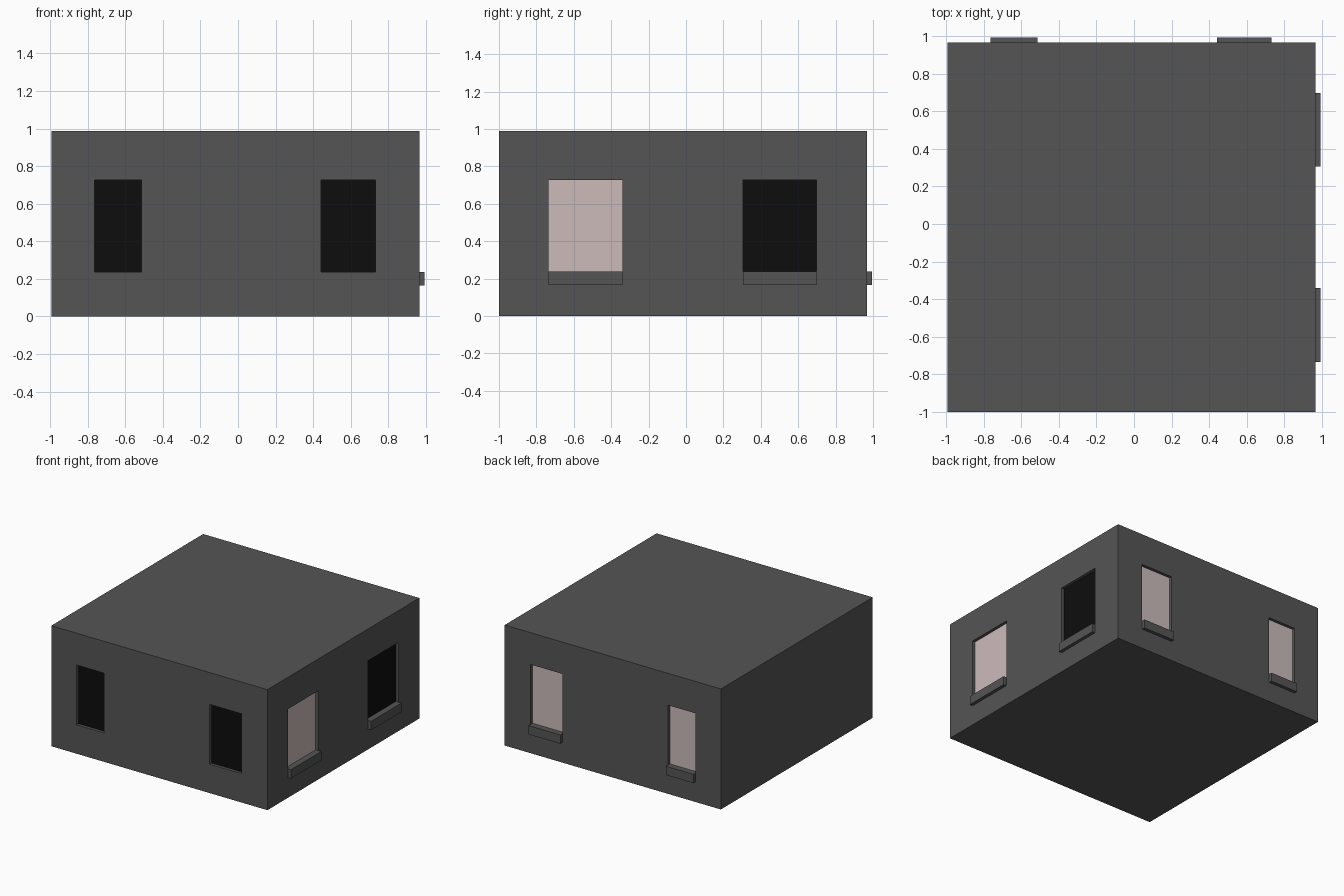
import bpy

if "Cube" in bpy.data.objects:
    bpy.data.objects.remove(bpy.data.objects["Cube"])

X0, X1, Y0, Y1, H = -0.993, 0.967, -1.0, 0.967, 0.988   # wall block
Z0, Z1, SILL_Z = 0.237, 0.727, 0.165                    # window heights
DEPTH, PANE, SILL = 0.03, 0.006, 0.027                  # recess, pane, sill


def material(name, rgb):
    m = bpy.data.materials.new(name)
    m.diffuse_color = (*rgb, 1)
    m.use_nodes = True
    m.node_tree.nodes["Principled BSDF"].inputs["Base Color"].default_value = m.diffuse_color
    return m


grey = material("dark grey wall", (0.09, 0.09, 0.09))
black = material("black glass", (0.004, 0.004, 0.004))
pink = material("pale pink glass", (0.61, 0.50, 0.50))


def box(name, lo, hi, mat):
    bpy.ops.mesh.primitive_cube_add(size=1, location=[(a + b) / 2 for a, b in zip(lo, hi)])
    ob = bpy.context.object
    ob.name = name
    ob.scale = [b - a for a, b in zip(lo, hi)]
    bpy.ops.object.transform_apply(location=False, rotation=False, scale=True)
    ob.data.materials.append(mat)
    return ob


building = box("building_walls", (X0, Y0, 0), (X1, Y1, H), grey)


def wall_box(name, side, span, out, z, mat):
    """Box on a wall: span runs along the wall, out is measured outward from it."""
    a, b = span
    if side == "front":
        return box(name, (a, Y0 - out[1], z[0]), (b, Y0 - out[0], z[1]), mat)
    if side == "back":
        return box(name, (a, Y1 + out[0], z[0]), (b, Y1 + out[1], z[1]), mat)
    return box(name, (X1 + out[0], a, z[0]), (X1 + out[1], b, z[1]), mat)


def window(side, label, span, glass, sill=True):
    name = f"{side}_{label}_window"
    # recess cut into the wall
    cutter = wall_box(name + "_cutter", side, span, (-DEPTH, 0.05), (Z0, Z1), grey)
    mod = building.modifiers.new("recess", "BOOLEAN")
    mod.operation, mod.solver, mod.object = "DIFFERENCE", "EXACT", cutter
    bpy.context.view_layer.objects.active = building
    bpy.ops.object.modifier_apply(modifier=mod.name)
    bpy.data.objects.remove(cutter)
    # glass pane at the bottom of the recess
    wall_box(name + "_pane", side, span, (-DEPTH, -DEPTH + PANE), (Z0, Z1), glass)
    # projecting sill
    if sill:
        wall_box(name + "_sill", side, span, (0, SILL), (SILL_Z, Z0), grey)


narrow, wide = (-0.763, -0.514), (0.443, 0.731)
window("front", "narrow", narrow, black, sill=False)
window("front", "wide", wide, black, sill=False)
window("back", "narrow", narrow, pink)
window("back", "wide", wide, pink)
window("right", "near", (-0.735, -0.34), pink)
window("right", "far", (0.305, 0.697), black)
